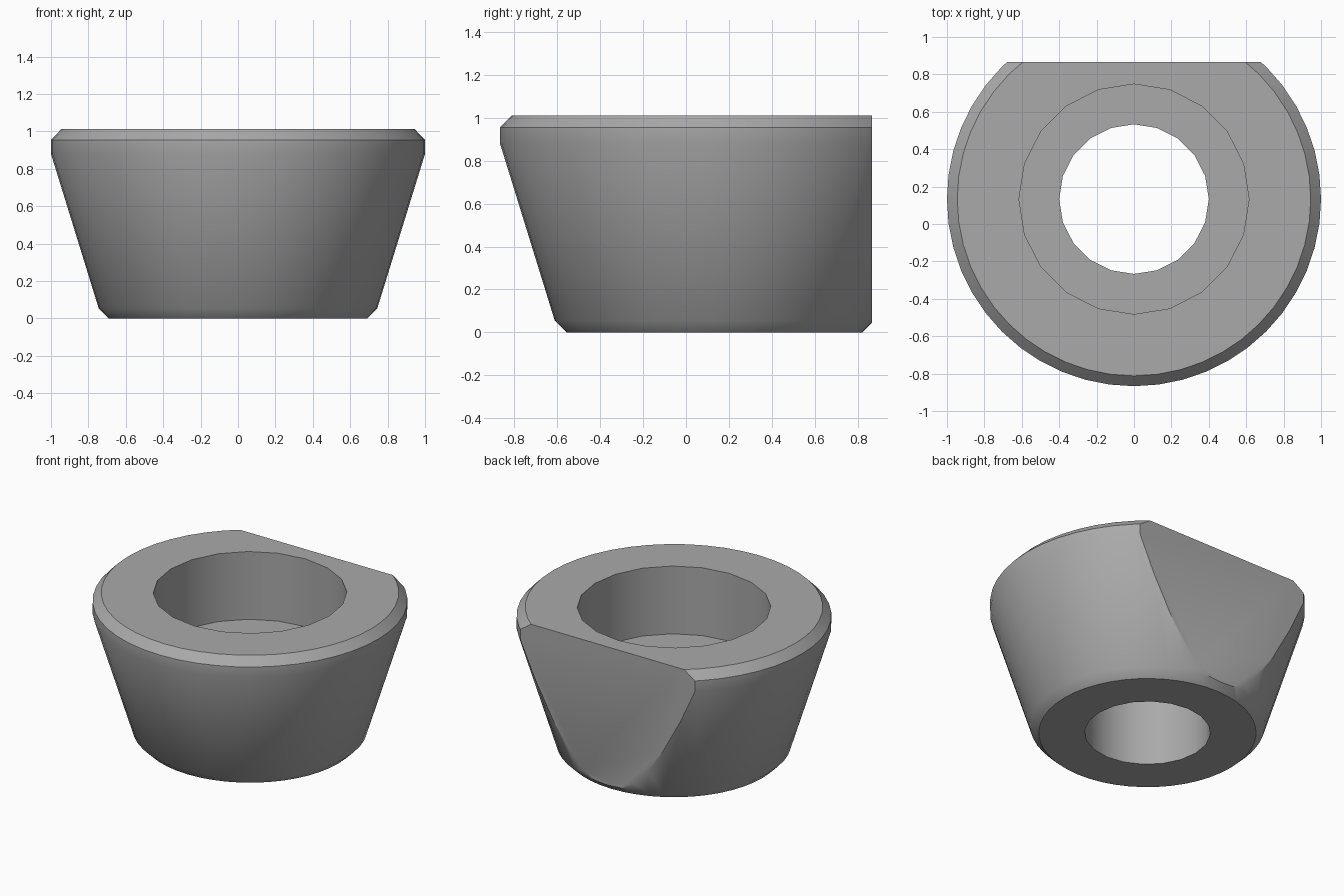
import bpy, bmesh, math
from mathutils import Matrix

if "Cube" in bpy.data.objects:
    bpy.data.objects.remove(bpy.data.objects["Cube"])

AXIS_Y = 0.133   # centre line of the round body
FLAT_Y = 0.867   # plane of the rear flat

steel = bpy.data.materials.new("grey metal")
steel.diffuse_color = (0.4, 0.4, 0.4, 1)
steel.use_nodes = True
steel.node_tree.nodes["Principled BSDF"].inputs["Base Color"].default_value = steel.diffuse_color


def lathe(name, profile, sides):
    """Closed solid of revolution from (radius, z) points, bottom to top."""
    bm = bmesh.new()
    rings = [[bm.verts.new((r * math.sin(2 * math.pi * i / sides),
                            AXIS_Y - r * math.cos(2 * math.pi * i / sides), z))
              for i in range(sides)] for r, z in profile]
    for a, b in zip(rings, rings[1:]):
        for i in range(sides):
            j = (i + 1) % sides
            bm.faces.new((a[i], a[j], b[j], b[i]))
    bm.faces.new(rings[0][::-1])
    bm.faces.new(rings[-1])
    mesh = bpy.data.meshes.new(name)
    bm.to_mesh(mesh)
    bm.free()
    mesh.materials.append(steel)
    obj = bpy.data.objects.new(name, mesh)
    bpy.context.collection.objects.link(obj)
    return obj


# Tapered outer body with chamfered rims
body = lathe("tapered_collar", [(0.69, 0), (0.745, 0.055), (1.0, 0.88),
                                (1.0, 0.955), (0.945, 1.012)], 48)

# Stepped bore: narrow through hole below a wide counterbore
bore = lathe("bore_cutter", [(0.4, -0.2), (0.4, 0.537), (0.615, 0.537),
                             (0.615, 1.3)], 20)

# Block that slices off the rear flat
bpy.ops.mesh.primitive_cube_add(size=2, location=(0, FLAT_Y + 1, 0.5))
flat = bpy.context.object
flat.name = "flat_cutter"
flat.data.transform(Matrix.Scale(1.5, 4, (1, 0, 0)))
flat.data.materials.append(steel)

bpy.context.view_layer.objects.active = body
for cutter in (bore, flat):
    mod = body.modifiers.new("cut", 'BOOLEAN')
    mod.operation = 'DIFFERENCE'
    mod.solver = 'EXACT'
    mod.object = cutter
    bpy.ops.object.modifier_apply(modifier=mod.name)
    bpy.data.objects.remove(cutter)

# Smooth sides with crisp rims
bpy.ops.object.select_all(action='DESELECT')
body.select_set(True)
bpy.context.view_layer.objects.active = body
bpy.ops.object.shade_smooth_by_angle(angle=math.radians(30))
